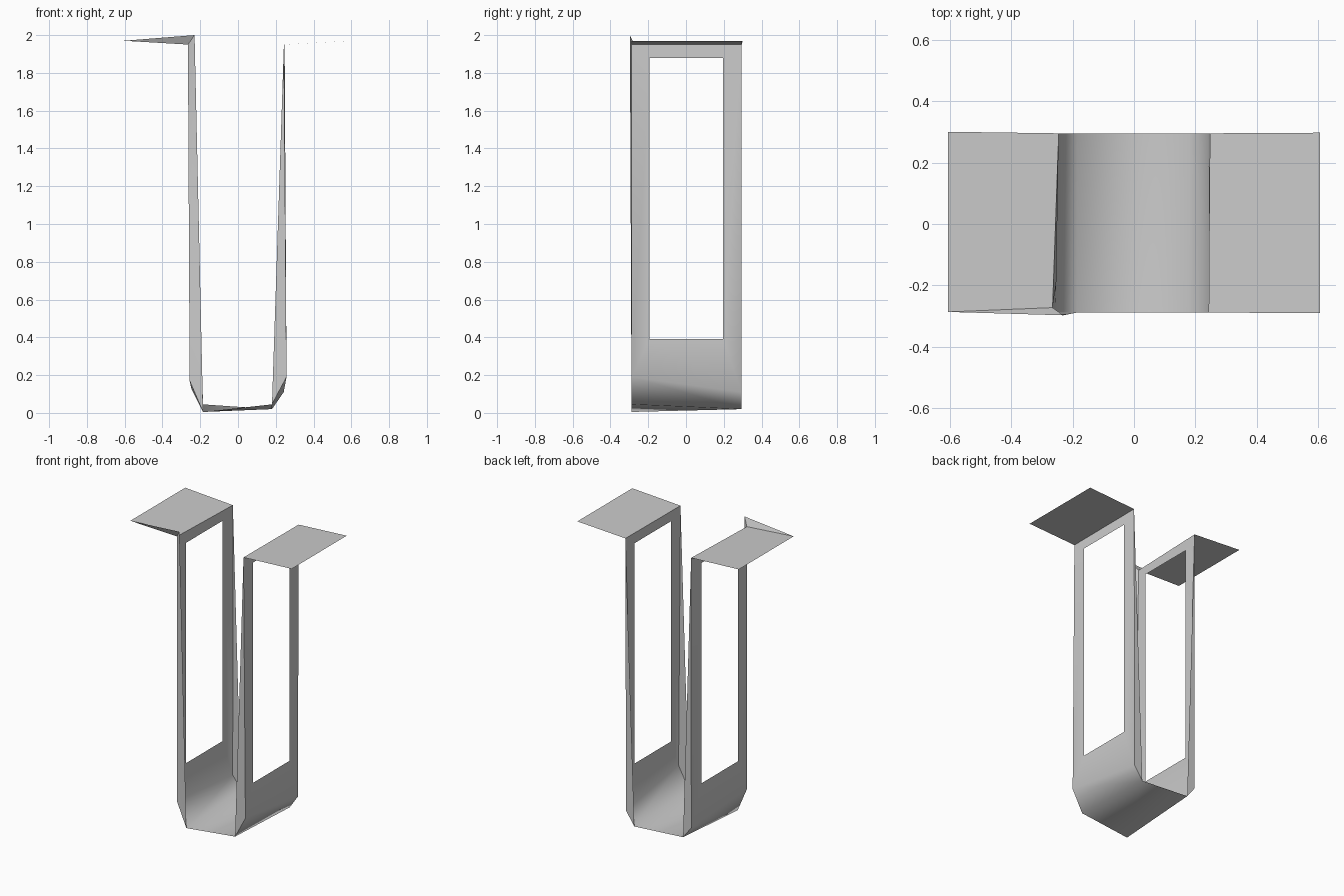
import bpy, bmesh, math

if "Cube" in bpy.data.objects:
    bpy.data.objects.remove(bpy.data.objects["Cube"])


def make_part(name, faces):
    """Build one object from faces given as corner tuples, welding shared corners."""
    bm = bmesh.new()
    for f in faces:
        bm.faces.new([bm.verts.new(p) for p in f])
    bmesh.ops.remove_doubles(bm, verts=bm.verts, dist=0.0005)
    me = bpy.data.meshes.new(name)
    bm.to_mesh(me)
    bm.free()
    ob = bpy.data.objects.new(name, me)
    bpy.context.collection.objects.link(ob)
    bpy.context.view_layer.objects.active = ob
    ob.select_set(True)
    bpy.ops.object.shade_smooth_by_angle(angle=math.radians(62))
    ob.select_set(False)
    return ob


F, B = -0.288, 0.295            # front and back edges of the strap

# Slightly twisted U profile at each end: wall top, bend top, floor corner
left_front = [(-0.265, -0.272, 1.95), (-0.256, F, 0.17), (-0.185, F, 0.005)]
left_back = [(-0.245, B, 1.95), (-0.246, B, 0.125), (-0.185, B, 0.045)]
right_front = [(0.243, F, 1.95), (0.257, F, 0.19), (0.18, F, 0.045)]
right_back = [(0.247, B, 1.95), (0.242, B, 0.11), (0.18, B, 0.02)]


def side_faces(front, back):
    """Wall with a tall window, plus the bend below it."""
    x = (front[0][0] + back[0][0] + front[1][0] + back[1][0]) / 4
    window = [(x, -0.192, 1.88), (x, 0.197, 1.88), (x, 0.197, 0.39), (x, -0.192, 0.39)]
    outer = [front[0], back[0], back[1], front[1]]
    sgn = 1 if x > 0 else -1
    faces = []
    for i in range(4):
        j = (i + 1) % 4
        faces.append([outer[i], outer[j], window[j], window[i]])
    faces.append([front[1], back[1], back[2], front[2]])
    return [f[::sgn] for f in faces]


# U-shaped strap: two walls, bends and the twisted floor
floor = [[left_front[2], right_front[2], right_back[2]],
         [left_front[2], right_back[2], left_back[2]]]
make_part("u_strap", side_faces(left_front, left_back)
          + side_faces(right_front, right_back) + floor)

# Top flanges folded outwards
make_part("left_flange", [[(-0.605, -0.286, 1.97), left_front[0], left_back[0], (-0.605, 0.3, 1.97)]])
make_part("right_flange", [[right_front[0], (0.605, -0.29, 1.97), (0.605, 0.297, 1.97), right_back[0]]])

# Narrow triangular edge fins closing the strap ends
peak = (-0.23, -0.297, 2.0)
make_part("left_front_fin", [[left_front[0], left_front[1], peak],
                             [left_front[1], left_front[2], peak]])
for name, prof in (("left_back_fin", left_back), ("right_front_fin", right_front),
                   ("right_back_fin", right_back)):
    make_part(name, [prof])

# Raised sliver along the front of the left flange
make_part("left_flange_lip", [[(-0.605, -0.286, 1.97), left_front[0], peak]])
